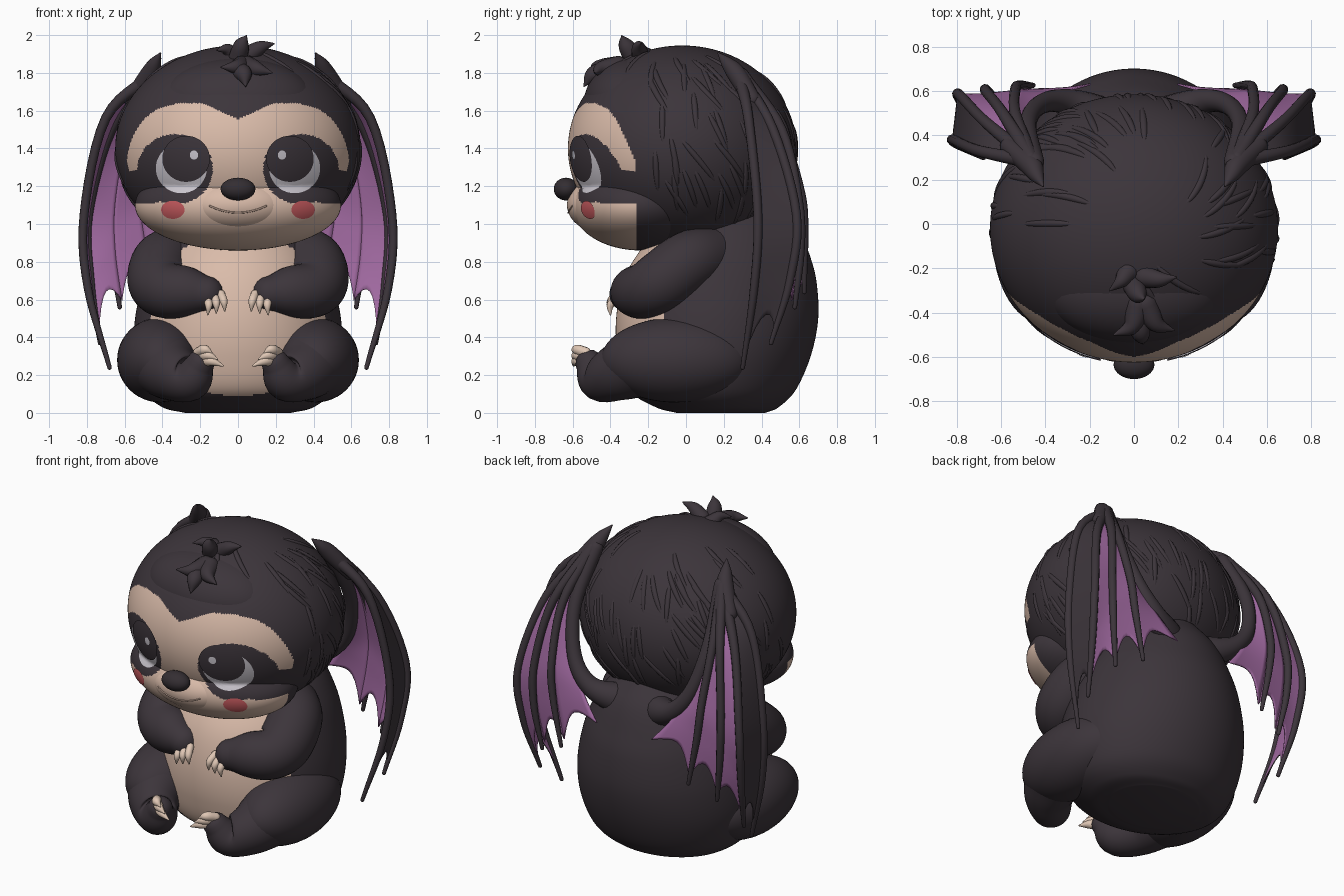
import bpy, bmesh, math, random
from mathutils import Vector, Matrix

random.seed(4)
if "Cube" in bpy.data.objects:
    bpy.data.objects.remove(bpy.data.objects["Cube"])


def material(name, r, g, b):
    m = bpy.data.materials.new(name)
    m.use_nodes = True
    m.diffuse_color = (r, g, b, 1)
    bsdf = m.node_tree.nodes["Principled BSDF"]
    bsdf.inputs["Base Color"].default_value = (r, g, b, 1)
    bsdf.inputs["Roughness"].default_value = 0.8
    return m


FUR = material("dark_fur", 0.045, 0.035, 0.043)
CREAM = material("cream_fur", 0.70, 0.50, 0.40)
CLAW = material("claw_ivory", 0.74, 0.57, 0.46)
PURPLE = material("purple_membrane", 0.36, 0.145, 0.36)
NOSE = material("nose_black", 0.034, 0.027, 0.032)
WHITE = material("eye_grey_white", 0.60, 0.57, 0.62)
BLUSH = material("cheek_red", 0.55, 0.10, 0.11)
LIP = material("mouth_tan", 0.50, 0.35, 0.28)


def finish(name, bm, mats, mirror=False, rule=None, closed=True):
    if closed:
        bmesh.ops.recalc_face_normals(bm, faces=bm.faces)
    for f in bm.faces:
        f.smooth = True
        if rule:
            f.material_index = rule(*f.calc_center_median())
    mesh = bpy.data.meshes.new(name)
    bm.to_mesh(mesh)
    bm.free()
    for m in mats:
        mesh.materials.append(m)
    ob = bpy.data.objects.new(name, mesh)
    bpy.context.collection.objects.link(ob)
    if mirror:
        ob.modifiers.new("Mirror", 'MIRROR')
    return ob


def spline(points, steps):
    """Smooth curve through points of any dimension."""
    p = [Vector(q) for q in points]
    p = [p[0] * 2 - p[1]] + p + [p[-1] * 2 - p[-2]]
    out = []
    for i in range(1, len(p) - 2):
        a, b, c, d = p[i - 1:i + 3]
        for k in range(steps):
            t = k / steps
            out.append((b * 2 + (c - a) * t + (a * 2 - b * 5 + c * 4 - d) * t ** 2
                        + (b * 3 - a - c * 3 + d) * t ** 3) / 2)
    return out + [p[-2]]


def loft(bm, rings, end_cap=True):
    rows = [[bm.verts.new(v) for v in ring] for ring in rings]
    n = len(rows[0])
    for a, b in zip(rows, rows[1:]):
        for i in range(n):
            j = (i + 1) % n
            bm.faces.new((a[i], b[i], b[j], a[j]))
    bm.faces.new(rows[0])
    if end_cap:
        bm.faces.new(rows[-1][::-1])


def tubes(name, paths, mat, mirror=False, segs=16, steps=6):
    """Tapered round-ended tubes; each path point is (x, y, z, radius)."""
    bm = bmesh.new()
    for path in paths:
        pts = spline(path, steps)
        c = [q.to_3d() for q in pts]
        r = [max(q[3], 0.002) for q in pts]
        tan = [(c[min(i + 1, len(c) - 1)] - c[max(i - 1, 0)]).normalized() for i in range(len(c))]
        stations = list(zip(c, r, tan))
        caps = [math.radians(a) for a in (20, 40, 60, 80)]
        start = [(c[0] - tan[0] * r[0] * math.sin(a), r[0] * math.cos(a), tan[0]) for a in caps[::-1]]
        end = [(c[-1] + tan[-1] * r[-1] * math.sin(a), r[-1] * math.cos(a), tan[-1]) for a in caps]
        side = tan[0].orthogonal()
        rings = []
        for pos, rad, t in start + stations + end:
            side = (side - t * side.dot(t)).normalized()
            up = t.cross(side)
            rings.append([pos + (side * math.cos(w) + up * math.sin(w)) * rad
                          for w in (math.tau * k / segs for k in range(segs))])
        loft(bm, rings)
    return finish(name, bm, [mat], mirror)


def blob(name, centre, radii, mats, rule=None, segs=32, mirror=False):
    bm = bmesh.new()
    bmesh.ops.create_uvsphere(bm, u_segments=segs, v_segments=segs * 5 // 8, radius=1)
    bm.transform(Matrix.Translation(centre) @ Matrix.Diagonal((*radii, 1))
                 @ Matrix.Rotation(math.pi / 2, 4, 'X'))
    return finish(name, bm, mats, mirror, rule)


# Head, jaw, brow and snout
HEAD = ((0, -0.02, 1.4), (0.65, 0.605, 0.545))
JAW = ((0, -0.24, 1.1), (0.545, 0.365, 0.24))
SNOUT = ((0, -0.43, 1.1), (0.29, 0.2, 0.15))


def oval(x, z, cx, cz, rx, rz, power=2):
    return (abs(x - cx) / rx) ** power + (abs(z - cz) / rz) ** power < 1


def face_colour(x, y, z):
    ax = abs(x)
    if y > -0.265 or z > 1.555 + 0.45 * ax:
        return 0
    if oval(ax, z, 0.333, 1.29, 0.2, 0.185) or oval(ax, z, 0.49, 1.2, 0.15, 0.095):
        return 0
    return int(z < 1.2 or oval(ax, z, 0.24, 1.2, 0.355, 0.44, 2.6))


blob("head", *HEAD, [FUR, CREAM], face_colour, 280)
blob("jaw", *JAW, [FUR, CREAM], face_colour, 160)
blob("brow", (0, -0.27, 1.64), (0.42, 0.27, 0.24), [FUR], segs=48)
blob("snout", *SNOUT, [FUR, CREAM], face_colour, segs=96)
blob("nose", (0, -0.635, 1.185), (0.092, 0.065, 0.06), [NOSE])


def face_y(x, z):
    """Front surface of the face at x, z."""
    ys = []
    for c, r in (HEAD, JAW, SNOUT):
        k = 1 - ((x - c[0]) / r[0]) ** 2 - ((z - c[2]) / r[2]) ** 2
        ys.append(c[1] - r[1] * math.sqrt(k) if k > 0 else 0)
    return min(ys)


# Painted eyes and cheeks as thin plates following the face
def plate(name, cx, cz, rx, rz, lift, mat):
    bm = bmesh.new()
    rings = []
    for k in range(1, 13):
        ring = []
        for i in range(48):
            w = math.tau * i / 48
            x, z = cx + rx * k / 12 * math.cos(w), cz + rz * k / 12 * math.sin(w)
            ring.append((x, face_y(x, z) - lift, z))
        rings.append(ring)
    loft(bm, rings, end_cap=False)
    finish(name, bm, [mat], mirror=True, closed=False)


plate("eye_whites", 0.30, 1.295, 0.135, 0.132, 0.005, WHITE)
plate("pupils", 0.275, 1.345, 0.126, 0.122, 0.009, FUR)
plate("eye_highlights", 0.233, 1.365, 0.022, 0.024, 0.013, WHITE)
plate("cheeks", 0.345, 1.075, 0.062, 0.048, 0.006, BLUSH)
smile = [(x, face_y(x, z), z, 0.005) for x, z in
         ((k * 0.037, 1.06 + 0.035 * (k / 4) ** 2) for k in range(-4, 5))]
tubes("mouth", [smile], LIP, segs=8, steps=3)

# Tuft on the crown and long strands of fur lying over the head
tubes("crown_tuft", [
    [(0, -0.28, 1.88, 0.05), (0.02, -0.32, 1.95, 0.04), (0.045, -0.34, 1.997, 0.003)],
    [(0.05, -0.24, 1.89, 0.05), (0.12, -0.25, 1.935, 0.035), (0.19, -0.24, 1.955, 0.004)],
    [(-0.03, -0.22, 1.89, 0.05), (-0.06, -0.26, 1.925, 0.03), (-0.11, -0.3, 1.92, 0.004)],
    [(0.02, -0.36, 1.83, 0.06), (-0.01, -0.46, 1.83, 0.04), (-0.09, -0.5, 1.83, 0.004)],
    [(0.05, -0.36, 1.83, 0.06), (0.1, -0.45, 1.82, 0.04), (0.18, -0.48, 1.8, 0.004)],
    [(0, -0.4, 1.81, 0.05), (0.03, -0.49, 1.79, 0.045), (0.04, -0.54, 1.73, 0.004)]], FUR)

locks = []
while len(locks) < 90:
    theta, phi = random.uniform(0, math.tau), math.acos(random.uniform(-0.4, 0.97))
    drift = random.uniform(0, 0.12)
    lock = []
    for k, rad in enumerate((0.003, 0.016, 0.018, 0.014, 0.003)):
        p, t = phi + 0.14 * k, theta + drift * k
        lock.append((0.641 * math.sin(p) * math.cos(t), -0.02 + 0.596 * math.sin(p) * math.sin(t),
                     1.4 + 0.537 * math.cos(p), rad))
    if not any(q[1] < -0.18 and q[2] < 1.72 for q in lock):
        locks.append(lock)
tubes("head_fur_strands", locks, FUR, segs=8, steps=4)

# Pear-shaped body: height, half width, front y, back y
profile = [(0, 0.28, -0.05, 0.42), (0.03, 0.4, -0.16, 0.49), (0.12, 0.5, -0.3, 0.58),
           (0.3, 0.55, -0.36, 0.66), (0.5, 0.545, -0.37, 0.7), (0.7, 0.5, -0.33, 0.69),
           (0.85, 0.44, -0.25, 0.65), (1.0, 0.34, -0.12, 0.59), (1.12, 0.2, 0, 0.5)]
rings = []
for z, rx, yf, yb in spline(profile, 12):
    rings.append([(rx * math.cos(w), (yf + yb) / 2 + (yb - yf) / 2 * math.sin(w), z)
                  for w in (math.tau * k / 192 for k in range(192))])
bm = bmesh.new()
loft(bm, rings)
finish("body", bm, [FUR, CREAM], rule=lambda x, y, z: int(
    y < 0.1 and oval(x, z, 0, 0.52, 0.46, 0.43, 2.2)))

# Arms, legs and claws
tubes("arms", [[(0.27, 0.16, 0.84, 0.15), (0.39, 0.02, 0.8, 0.165), (0.42, -0.12, 0.7, 0.165),
                (0.38, -0.21, 0.65, 0.15), (0.27, -0.27, 0.64, 0.135), (0.17, -0.31, 0.63, 0.095)]],
      FUR, True, segs=32)
blob("thighs", (0.41, -0.05, 0.28), (0.23, 0.4, 0.225), [FUR], segs=48, mirror=True)
tubes("feet", [[(0.4, -0.24, 0.27, 0.19), (0.34, -0.37, 0.21, 0.15), (0.25, -0.46, 0.18, 0.115),
                (0.2, -0.51, 0.26, 0.075)]], FUR, True, segs=32)
hand_claws, foot_claws = [], []
for k in (-1, 0, 1):
    hand_claws.append([(0.125 + 0.035 * k, -0.36, 0.62 - 0.01 * k, 0.022),
                       (0.115 + 0.04 * k, -0.4, 0.58 - 0.01 * k, 0.02),
                       (0.115 + 0.045 * k, -0.4, 0.53 - 0.01 * k, 0.004)])
    foot_claws.append([(0.2 + 0.01 * k, -0.53, 0.295 + 0.025 * k, 0.028),
                       (0.16 + 0.015 * k, -0.58, 0.305 + 0.03 * k, 0.026),
                       (0.11 + 0.03 * k, -0.595, 0.285 + 0.035 * k, 0.005)])
tubes("hand_claws", hand_claws, CLAW, True, segs=12)
tubes("foot_claws", foot_claws, CLAW, True, segs=12)

# Folded wings: finger bones fan out from the wrist, front to back
wrist = (0.45, 0.28, 1.79)
fingers = [
    [wrist, (0.7, 0.33, 1.56), (0.815, 0.38, 1.05), (0.795, 0.36, 0.66), (0.68, 0.3, 0.24)],
    [wrist, (0.67, 0.46, 1.5), (0.79, 0.585, 1.05), (0.78, 0.55, 0.7), (0.73, 0.45, 0.37)],
    [wrist, (0.58, 0.49, 1.5), (0.65, 0.58, 1.12), (0.65, 0.59, 0.85), (0.61, 0.56, 0.56)],
    [wrist, (0.52, 0.48, 1.5), (0.52, 0.59, 1.17), (0.5, 0.61, 0.95), (0.44, 0.61, 0.64)],
    [wrist, (0.48, 0.45, 1.48), (0.42, 0.55, 1.18), (0.31, 0.6, 1.0), (0.18, 0.64, 0.84)]]
widths = (0.036, 0.026, 0.024, 0.022, 0.012)
# The rear bones sit on the outside of the membrane
bones = [[(p[0] + out, p[1] + out, p[2], w) for p, w in zip(f, widths)]
         for f, out in zip(fingers, (0, 0, 0.016, 0.016))]
tubes("wing_fingers", bones, FUR, True, segs=10)
tubes("wing_arms", [[(0.05, 0.34, 0.93, 0.12), (0.14, 0.47, 0.97, 0.1), (0.3, 0.55, 1.04, 0.06),
                     (0.42, 0.54, 1.2, 0.044), (0.48, 0.45, 1.48, 0.04), (0.45, 0.28, 1.79, 0.045)]],
      FUR, True)
tubes("wing_thumbs", [[(0.56, 0.35, 1.66, 0.045), (0.47, 0.27, 1.79, 0.05),
                       (0.44, 0.22, 1.85, 0.035), (0.41, 0.17, 1.905, 0.004)]], FUR, True)

for n, (fa, fb) in enumerate(zip(fingers, fingers[1:])):
    a, b = spline(fa, 10), spline(fb, 10)
    bm = bmesh.new()
    grid = []
    for i in range(len(a)):
        row = []
        for j in range(9):
            u = j / 8
            # Scalloped lower edge between the finger tips
            s = i * (0.97 - 0.45 * u * (1 - u))
            k = min(int(s), len(a) - 2)
            row.append(bm.verts.new(a[k].lerp(a[k + 1], s - k).lerp(b[k].lerp(b[k + 1], s - k), u)))
        grid.append(row)
    for r0, r1 in zip(grid, grid[1:]):
        for j in range(8):
            bm.faces.new((r0[j], r1[j], r1[j + 1], r0[j + 1]))
    outer = FUR if n == 0 else PURPLE
    web = finish("wing_membrane_%d" % (n + 1), bm, [outer, PURPLE], closed=False)
    solid = web.modifiers.new("Solidify", 'SOLIDIFY')
    solid.thickness, solid.offset, solid.material_offset = 0.008, -1, 1
    web.modifiers.new("Mirror", 'MIRROR')
